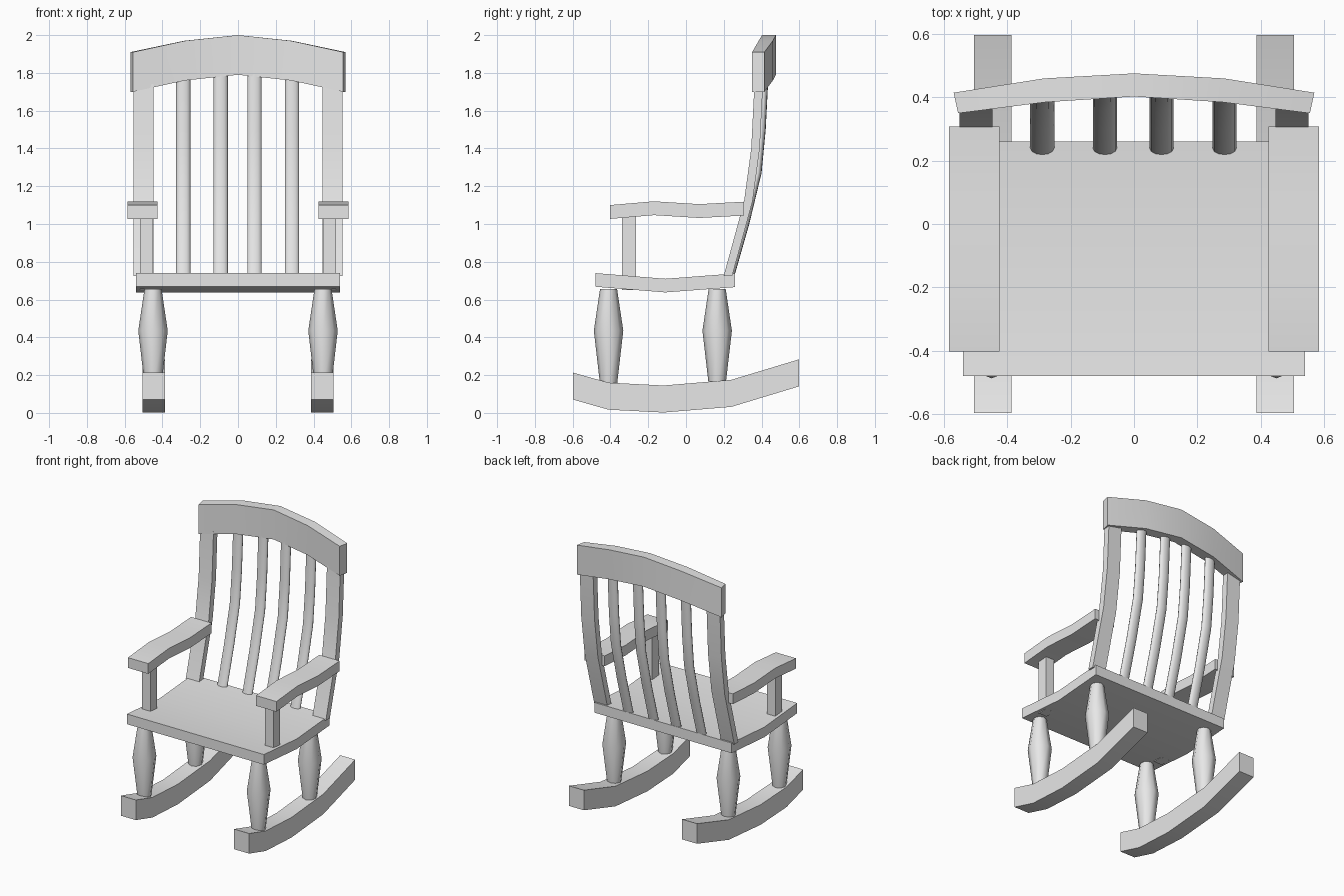
import bpy, bmesh
from math import sin, cos, pi, radians

cube = bpy.data.objects.get("Cube")
if cube:
    bpy.data.objects.remove(cube, do_unlink=True)

GREY = (0.8, 0.8, 0.8, 1)
wood = bpy.data.materials.new("plain grey")
wood.use_nodes = True
wood.diffuse_color = GREY
wood.node_tree.nodes["Principled BSDF"].inputs["Base Color"].default_value = GREY


def loft(name, rings, angle=35):
    """Join a row of matching cross-sections into a closed solid."""
    bm = bmesh.new()
    rows = [[bm.verts.new(p) for p in ring] for ring in rings]
    n = len(rows[0])
    for a, b in zip(rows, rows[1:]):
        for i in range(n):
            j = (i + 1) % n
            bm.faces.new((a[i], a[j], b[j], b[i]))
    bm.faces.new(rows[0])
    bm.faces.new(rows[-1])
    bmesh.ops.recalc_face_normals(bm, faces=bm.faces)
    mesh = bpy.data.meshes.new(name)
    bm.to_mesh(mesh)
    bm.free()
    mesh.materials.append(wood)
    obj = bpy.data.objects.new(name, mesh)
    bpy.context.collection.objects.link(obj)
    bpy.ops.object.select_all(action='DESELECT')
    obj.select_set(True)
    bpy.context.view_layer.objects.active = obj
    bpy.ops.object.shade_smooth_by_angle(angle=radians(angle))
    return obj


def plank(name, x0, x1, stations, thick):
    """Bent board running front to back; stations are (y, top z)."""
    return loft(name, [[(x0, y, z), (x1, y, z), (x1, y, z - thick), (x0, y, z - thick)]
                       for y, z in stations])


def upright(name, x0, x1, path, depth):
    """Bent rectangular bar running upward; path is (y, z)."""
    d = depth / 2
    return loft(name, [[(x0, y - d, z), (x1, y - d, z), (x1, y + d, z), (x0, y + d, z)]
                       for y, z in path])


def rod(name, stations, sides):
    """Round or oval bar; stations are (x, y, z, x radius, y radius)."""
    turn = [2 * pi * i / sides for i in range(sides)]
    return loft(name, [[(x + rx * cos(t), y + ry * sin(t), z) for t in turn]
                       for x, y, z, rx, ry in stations], 65)


# Dished seat
plank("seat", -0.54, 0.54, [(-0.48, 0.74), (-0.11, 0.71), (0.26, 0.738)], 0.072)

for side, s in (("left", 1), ("right", -1)):
    # Curved rocker
    plank(side + "_rocker", s * 0.387, s * 0.505,
          [(-0.597, 0.213), (-0.41, 0.16), (-0.12, 0.145), (0.24, 0.175), (0.597, 0.283)], 0.143)
    # Turned legs
    for end, y in (("front", -0.41), ("back", 0.165)):
        rod(f"{side}_{end}_leg", [(s * 0.45, y, z, r, r) for z, r in
                                  ((0.15, 0.045), (0.435, 0.078), (0.657, 0.045))], 8)
    # Wavy armrest and its post
    plank(side + "_armrest", s * 0.425, s * 0.585,
          [(-0.403, 1.1), (-0.17, 1.12), (0.07, 1.105), (0.308, 1.118)], 0.073)
    upright(side + "_arm_post", s * 0.452, s * 0.518, [(-0.302, 0.65), (-0.302, 1.04)], 0.075)
    # Bent back post
    upright(side + "_back_post", s * 0.447, s * 0.552,
            [(0.222, 0.725), (0.33, 1.12), (0.368, 1.4), (0.385, 1.74)], 0.045)

# Back spindles
for i, x in enumerate((-0.29, -0.092, 0.087, 0.286)):
    rod(f"spindle_{i + 1}", [(x, y, z, 0.038, 0.02) for y, z in
                             ((0.235, 0.72), (0.315, 1.0), (0.38, 1.27), (0.402, 1.5), (0.418, 1.81))], 12)

# Curved top rail, bowed backward and arched upward
rail = []
for xf, xb, front, back, top in ((-0.556, -0.57, 0.35, 0.415, 1.91), (-0.28, -0.285, 0.385, 0.46, 1.97),
                                 (0, 0, 0.403, 0.476, 2.0),
                                 (0.28, 0.285, 0.385, 0.46, 1.97), (0.556, 0.57, 0.35, 0.415, 1.91)):
    rail.append([(xf, front, top), (xb, back, top), (xb, back, top - 0.21), (xf, front, top - 0.21)])
loft("top_rail", rail)
